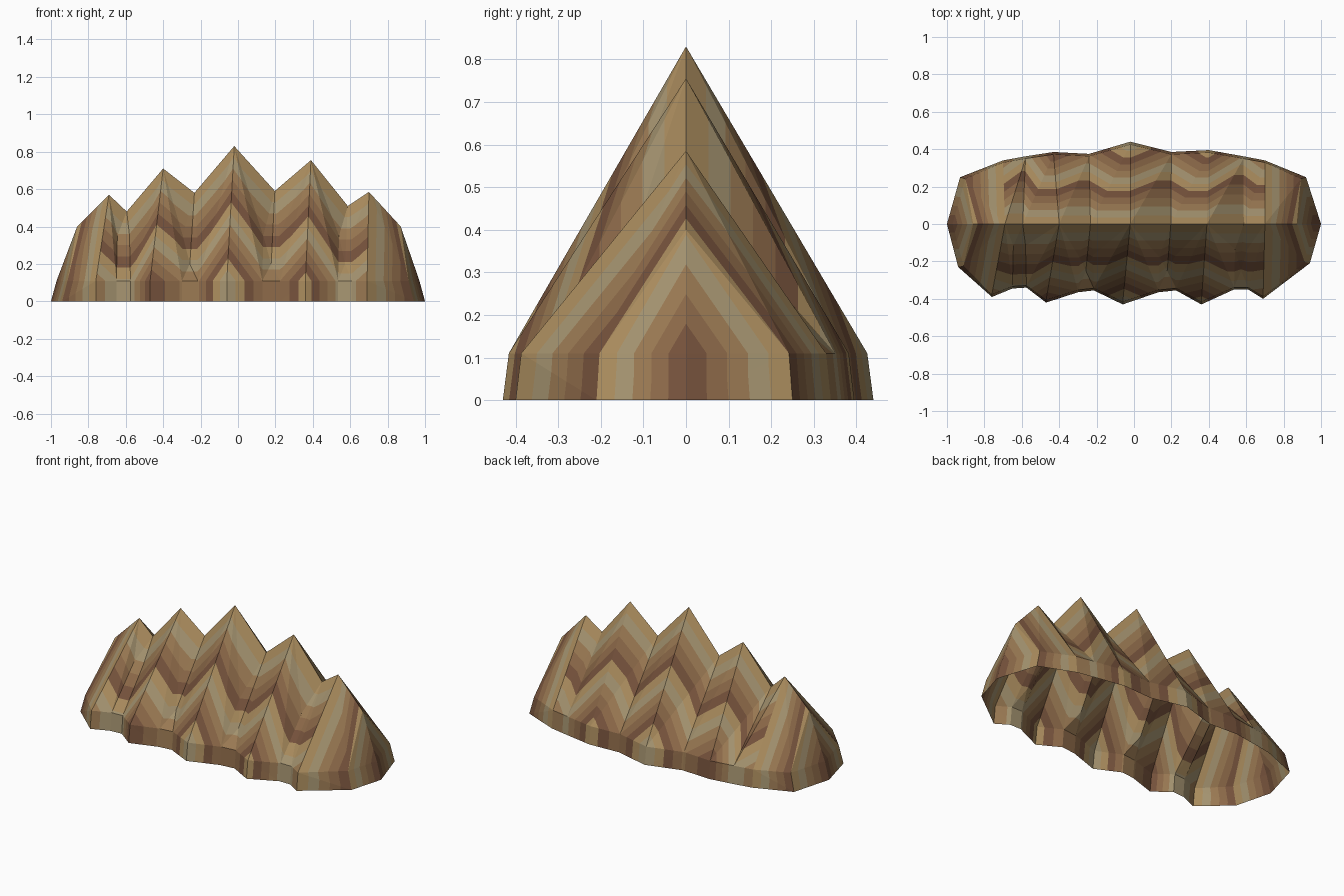
import bpy, bmesh, math
from mathutils import Vector as V

if "Cube" in bpy.data.objects:
    bpy.data.objects.remove(bpy.data.objects["Cube"])

RIM, BAND = 0.11, 0.06
PALETTE = [("tan", (.40, .26, .11)), ("khaki", (.37, .29, .16)), ("light_brown", (.32, .19, .085)),
           ("brown", (.26, .14, .065)), ("dark_brown", (.18, .085, .045))]

# Ridge: alternating peaks and valleys (x, z)
ridge = [(-.69, .57), (-.595, .48), (-.40, .71), (-.233, .58), (-.02, .83),
         (.197, .59), (.39, .755), (.587, .51), (.70, .585)]
# Base outline below the ridge points: back side, and front spurs below the peaks
back = [(-.70, .34), (-.58, .362), (-.43, .385), (-.24, .375), (-.02, .44),
        (.20, .385), (.40, .395), (.585, .362), (.70, .34)]
spurs = [(-.76, -.39), (-.47, -.42), (-.06, -.43), (.36, -.43), (.69, -.40)]
# Gullies: left and right edge of the mouth (x, y)
mouths = [((-.65, -.345), (-.575, -.34)), ((-.30, -.365), (-.215, -.355)),
          ((.13, -.365), (.225, -.355)), ((.535, -.35), (.61, -.35))]

bm = bmesh.new()


def clip(poly, level, sign):
    """Keep the part of a polygon of (point, band value) on one side of a level."""
    out = []
    for i, (p, s) in enumerate(poly):
        q, t = poly[(i + 1) % len(poly)]
        a, b = (s - level) * sign, (t - level) * sign
        if a >= 0:
            out.append((p, s))
        if (a > 1e-7 and b < -1e-7) or (a < -1e-7 and b > 1e-7):
            out.append((p.lerp(q, a / (a - b)), level))
    return out


def strata(poly, ref):
    """Add a facet facing ref, split into coloured bands by its corner values."""
    ref = V(ref)
    for k in range(1, len(poly) - 1):
        tri = [poly[0], poly[k], poly[k + 1]]
        n = (tri[1][0] - tri[0][0]).cross(tri[2][0] - tri[0][0])
        if n.length < 1e-7:
            continue
        if n.dot(ref) < 0:
            tri.reverse()
        lo = min(s for _, s in tri)
        hi = max(s for _, s in tri)
        for b in range(math.floor(lo / BAND + 1e-4), max(math.ceil(hi / BAND - 1e-4), math.floor(lo / BAND + 1e-4) + 1)):
            piece = clip(clip(tri, b * BAND - 1e-6, 1), (b + 1) * BAND + 1e-6, -1)
            if len(piece) > 2:
                f = bm.faces.new([bm.verts.new(p) for p, _ in piece])
                f.material_index = b % len(PALETTE)


def rim(xy, s):
    return (V((xy[0] * .97 if abs(xy[0]) > .8 else xy[0], xy[1] * .967, RIM)), s)


def skirt(a, b, sa, sb):
    """Near-vertical foot between two outline points."""
    strata([rim(a, sa), rim(b, sb), (V((*b, 0)), sb), (V((*a, 0)), sa)],
           (a[0] + b[0], 4 * (a[1] + b[1]), 0) if abs(a[0]) < .8 else (a[0] + b[0], a[1] + b[1], 0))


def top(i):
    return (V((ridge[i][0], 0, ridge[i][1])), 0)


def drop(i):
    return ridge[i][1] - RIM


# Back slope
for i in range(len(ridge) - 1):
    a, b = back[i], back[i + 1]
    strata([top(i), top(i + 1), rim(b, drop(i + 1)), rim(a, drop(i))], (0, 1, .5))
    skirt(a, b, drop(i), drop(i + 1))

# Front slope with gullies
for g, (left, right) in enumerate(mouths):
    v = 2 * g + 1
    valley, sv = top(v), drop(v)
    mid_x = (left[0] + right[0]) / 2
    floor = (V((mid_x, -.25, .20)), ridge[v][1] - .2)
    for mouth, p, side in ((left, v - 1, 1), (right, v + 1, -1)):
        spur = spurs[p // 2]
        lip = rim(mouth, sv)
        t = (ridge[v][1] - .35) / sv
        lip_mid = valley[0].lerp(lip[0], t)
        lip_mid.x = mouth[0] + side * .005
        lip_mid = (lip_mid, ridge[v][1] - .35)
        # spur face, gully wall, foot
        strata([top(p), valley, lip_mid, lip, rim(spur, drop(p))], (0, -1, .5))
        strata([valley, floor, lip_mid], (side, -.3, 0))
        strata([floor, lip, lip_mid], (side, -.3, 0))
        skirt(spur, mouth, drop(p), sv)
    strata([floor, rim(left, sv), rim(right, sv)], (0, -1, .5))
    skirt(left, right, sv, sv)

# Rounded ends: (peak index, shoulder, [(corner, flank) front and back], direction)
ends = [(0, (-.86, .40), [(spurs[0], (-.94, -.23)), (back[0], (-.93, .25))], -1),
        (8, (.87, .40), [(spurs[4], (.94, -.21)), (back[8], (.92, .25))], 1)]
for p, sh, sides, d in ends:
    shoulder = (V((sh[0], 0, sh[1])), .35)
    tip = (d, 0)
    for corner, flank in sides:
        ref = (d, math.copysign(1, flank[1]), .5)
        strata([top(p), rim(corner, 0), rim(flank, .3)], ref)
        strata([top(p), rim(flank, .3), shoulder], ref)
        strata([shoulder, rim(flank, .3), rim(tip, .6)], ref)
        skirt(corner, flank, 0, .3)
        skirt(flank, tip, .3, .6)

bmesh.ops.remove_doubles(bm, verts=bm.verts, dist=1e-4)
mesh = bpy.data.meshes.new("mountain_ridge")
bm.to_mesh(mesh)
bm.free()
for name, col in PALETTE:
    m = bpy.data.materials.new(name)
    m.diffuse_color = (*col, 1)
    m.use_nodes = True
    m.node_tree.nodes["Principled BSDF"].inputs["Base Color"].default_value = m.diffuse_color
    mesh.materials.append(m)
bpy.context.collection.objects.link(bpy.data.objects.new("mountain_ridge", mesh))
